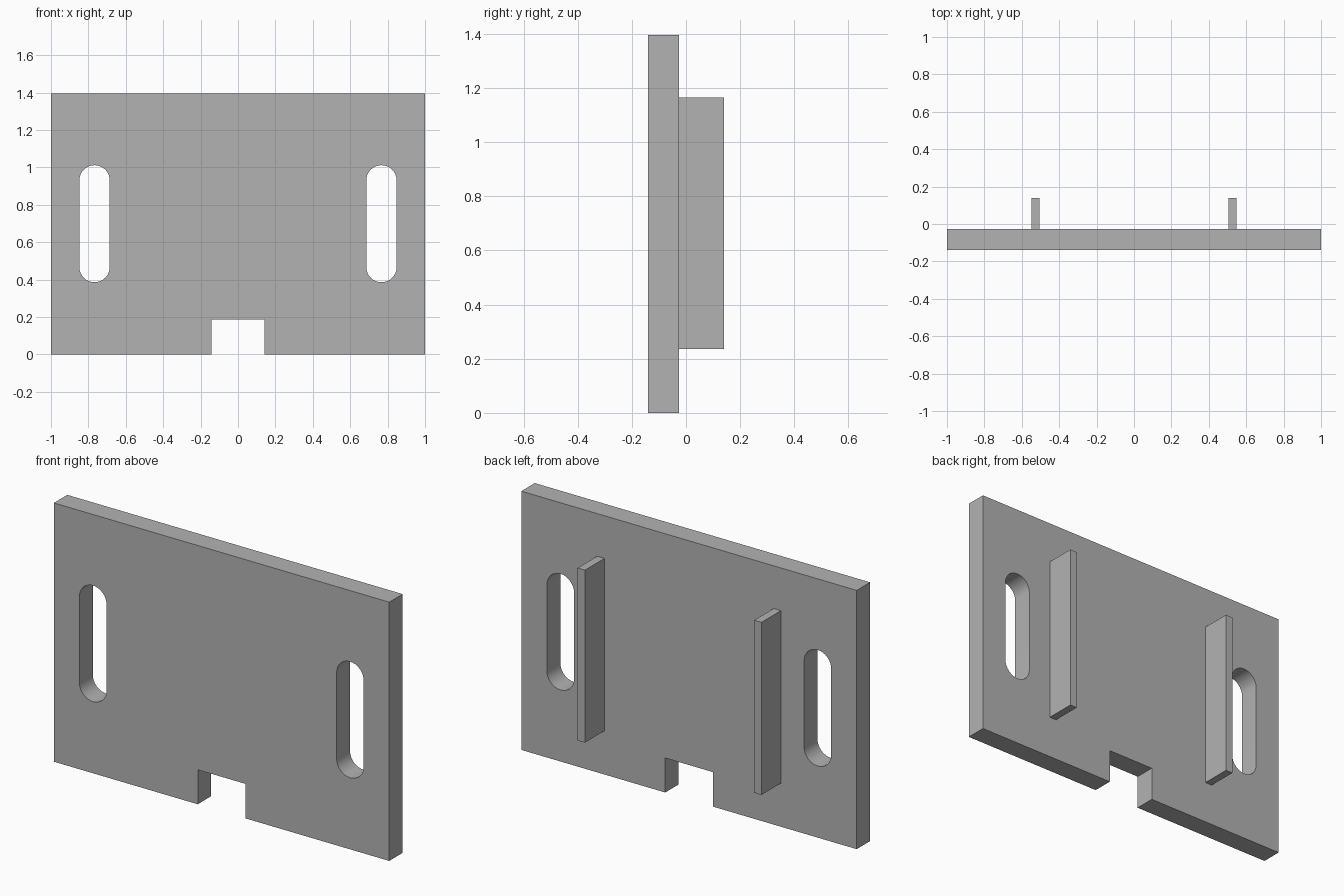
import bpy, bmesh, math
from mathutils import Vector

cube = bpy.data.objects.get("Cube")
if cube:
    bpy.data.objects.remove(cube)

HEIGHT = 1.395
FRONT, PLATE_BACK, RIB_BACK = -0.14, -0.026, 0.14

grey = bpy.data.materials.new("plain grey")
grey.use_nodes = True
colour = (0.45, 0.45, 0.45, 1)
grey.diffuse_color = colour
grey.node_tree.nodes["Principled BSDF"].inputs["Base Color"].default_value = colour


def slot(cx, low, high, radius, steps=16):
    """Outline of an upright slot with round ends."""
    points = []
    for centre, start in ((high - radius, 0), (low + radius, math.pi)):
        for i in range(steps + 1):
            a = start + math.pi * i / steps
            points.append((cx + radius * math.cos(a), centre + radius * math.sin(a)))
    return points


def extrude_outlines(name, outlines, y0, y1):
    """Fill the first outline, leave the others as holes, extrude along y."""
    bm = bmesh.new()
    for outline in outlines:
        verts = [bm.verts.new((x, y0, z)) for x, z in outline]
        for a, b in zip(verts, verts[1:] + verts[:1]):
            bm.edges.new((a, b))
    bmesh.ops.triangle_fill(bm, use_beauty=True, use_dissolve=False,
                            edges=bm.edges[:], normal=Vector((0, -1, 0)))
    result = bmesh.ops.extrude_face_region(bm, geom=bm.faces[:], use_keep_orig=True)
    moved = [g for g in result["geom"] if isinstance(g, bmesh.types.BMVert)]
    bmesh.ops.translate(bm, verts=moved, vec=(0, y1 - y0, 0))
    bmesh.ops.recalc_face_normals(bm, faces=bm.faces[:])
    mesh = bpy.data.meshes.new(name)
    bm.to_mesh(mesh)
    bm.free()
    mesh.materials.append(grey)
    obj = bpy.data.objects.new(name, mesh)
    bpy.context.collection.objects.link(obj)
    return obj


def rectangle(x0, x1, z0, z1):
    return [(x0, z0), (x1, z0), (x1, z1), (x0, z1)]


# Plate with a notch in its lower edge and a slot near each side
half_outline = [(0.142, 0.186), (0.142, 0), (1, 0), (1, HEIGHT)]
outline = half_outline + [(-x, z) for x, z in reversed(half_outline)]
slots = [slot(side * 0.767, 0.386, 1.012, 0.081) for side in (-1, 1)]
plate = extrude_outlines("plate", [outline] + slots, FRONT, PLATE_BACK)

# Upright ribs on the back
for name, side in (("left_rib", 1), ("right_rib", -1)):
    extrude_outlines(name, [rectangle(side * 0.505, side * 0.548, 0.235, 1.165)],
                     PLATE_BACK, RIB_BACK)

# Smooth the slot ends only
bpy.ops.object.select_all(action="DESELECT")
plate.select_set(True)
bpy.context.view_layer.objects.active = plate
bpy.ops.object.shade_smooth_by_angle(angle=math.radians(30))
